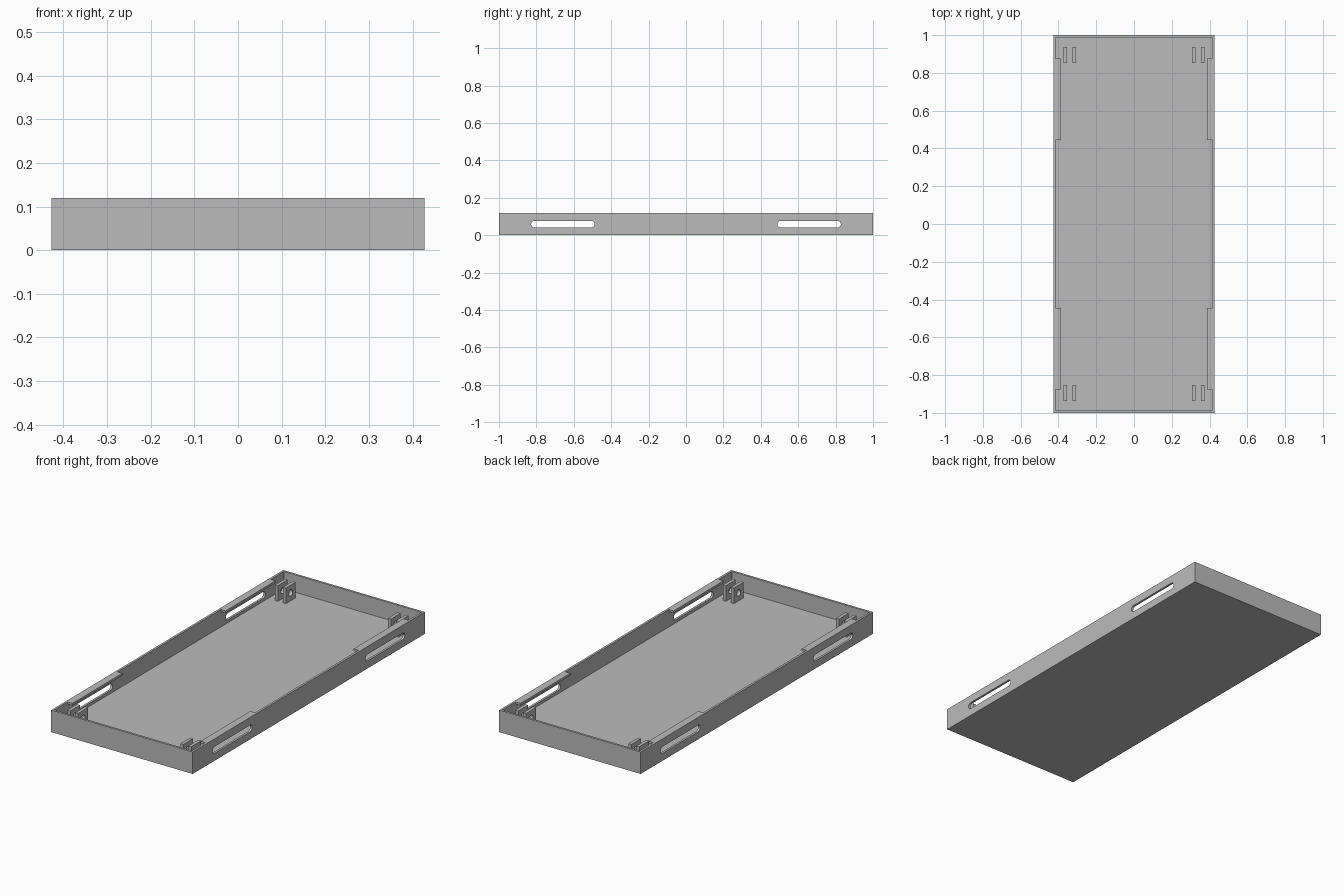
import bpy, bmesh, math
from mathutils import Matrix, Vector

cube = bpy.data.objects.get("Cube")
if cube:
    bpy.data.objects.remove(cube, do_unlink=True)

W, L, H = 0.427, 1.0, 0.12       # half width, half length, height
WALL, FLOOR = 0.012, 0.025

grey = bpy.data.materials.new("plain_grey")
grey.use_nodes = True
grey.diffuse_color = (0.5, 0.5, 0.5, 1)
grey.node_tree.nodes["Principled BSDF"].inputs["Base Color"].default_value = (0.5, 0.5, 0.5, 1)


def finish(name, bm):
    bmesh.ops.recalc_face_normals(bm, faces=bm.faces)
    mesh = bpy.data.meshes.new(name)
    bm.to_mesh(mesh)
    bm.free()
    mesh.materials.append(grey)
    obj = bpy.data.objects.new(name, mesh)
    bpy.context.collection.objects.link(obj)
    return obj


def box(name, lo, hi):
    lo, hi = Vector(lo), Vector(hi)
    bm = bmesh.new()
    bmesh.ops.create_cube(bm, size=1, matrix=Matrix.Translation((lo + hi) / 2)
                          @ Matrix.Diagonal((*(hi - lo), 1)))
    return finish(name, bm)


def slot_cutter(name, x, y, z, half, radius, depth, steps=12):
    """Prism along x with a rounded slot outline; half = 0 gives a round hole."""
    bm = bmesh.new()
    verts = []
    for side in (1, -1):
        for i in range(steps + (half > 0)):
            a = math.pi * i / steps - math.pi / 2
            verts.append(bm.verts.new((x - depth / 2, y + side * (half + radius * math.cos(a)),
                                       z + side * radius * math.sin(a))))
    face = bm.faces.new(verts)
    out = bmesh.ops.extrude_face_region(bm, geom=[face])
    bmesh.ops.translate(bm, vec=(depth, 0, 0),
                        verts=[v for v in out["geom"] if isinstance(v, bmesh.types.BMVert)])
    return finish(name, bm)


def cut(obj, cutter):
    """Subtract the cutter, bake the result and drop the cutter."""
    cutter.hide_render = True
    mod = obj.modifiers.new("cut", "BOOLEAN")
    mod.operation, mod.solver, mod.object = "DIFFERENCE", "EXACT", cutter
    deps = bpy.context.evaluated_depsgraph_get()
    baked = bpy.data.meshes.new_from_object(obj.evaluated_get(deps))
    obj.modifiers.clear()
    obj.data = baked
    bpy.data.objects.remove(cutter, do_unlink=True)


# Open tray
tray = box("tray", (-W, -L, 0), (W, L, H))
cut(tray, box("cavity_cutter", (WALL - W, WALL - L, FLOOR), (W - WALL, L - WALL, H + 0.1)))

# Rounded slots through both long walls
for sy in (-1, 1):
    cut(tray, slot_cutter("slot_cutter", 0, sy * 0.658, 0.059, 0.152, 0.018, 1.2))

for sx, side in ((1, "left"), (-1, "right")):
    for sy, end in ((-1, "front"), (1, "back")):
        # Thin ledge along the rim above each slot
        xs = sorted((sx * (W - WALL), sx * 0.386))
        ys = sorted((sy * 0.445, sy * 0.875))
        box(f"{end}_{side}_ledge", (xs[0], ys[0], H - 0.012), (xs[1], ys[1], H))

        # Pair of drilled hinge tabs in each corner
        ys = sorted((sy * 0.852, sy * 0.937))
        for x, label in ((0.317, "inner"), (0.365, "outer")):
            tab = box(f"{end}_{side}_{label}_tab", (sx * x - 0.009, ys[0], FLOOR),
                      (sx * x + 0.009, ys[1], FLOOR + 0.085))
            cut(tab, slot_cutter("hole_cutter", sx * x, sy * 0.8945, FLOOR + 0.043,
                                 0, 0.017, 0.1))
